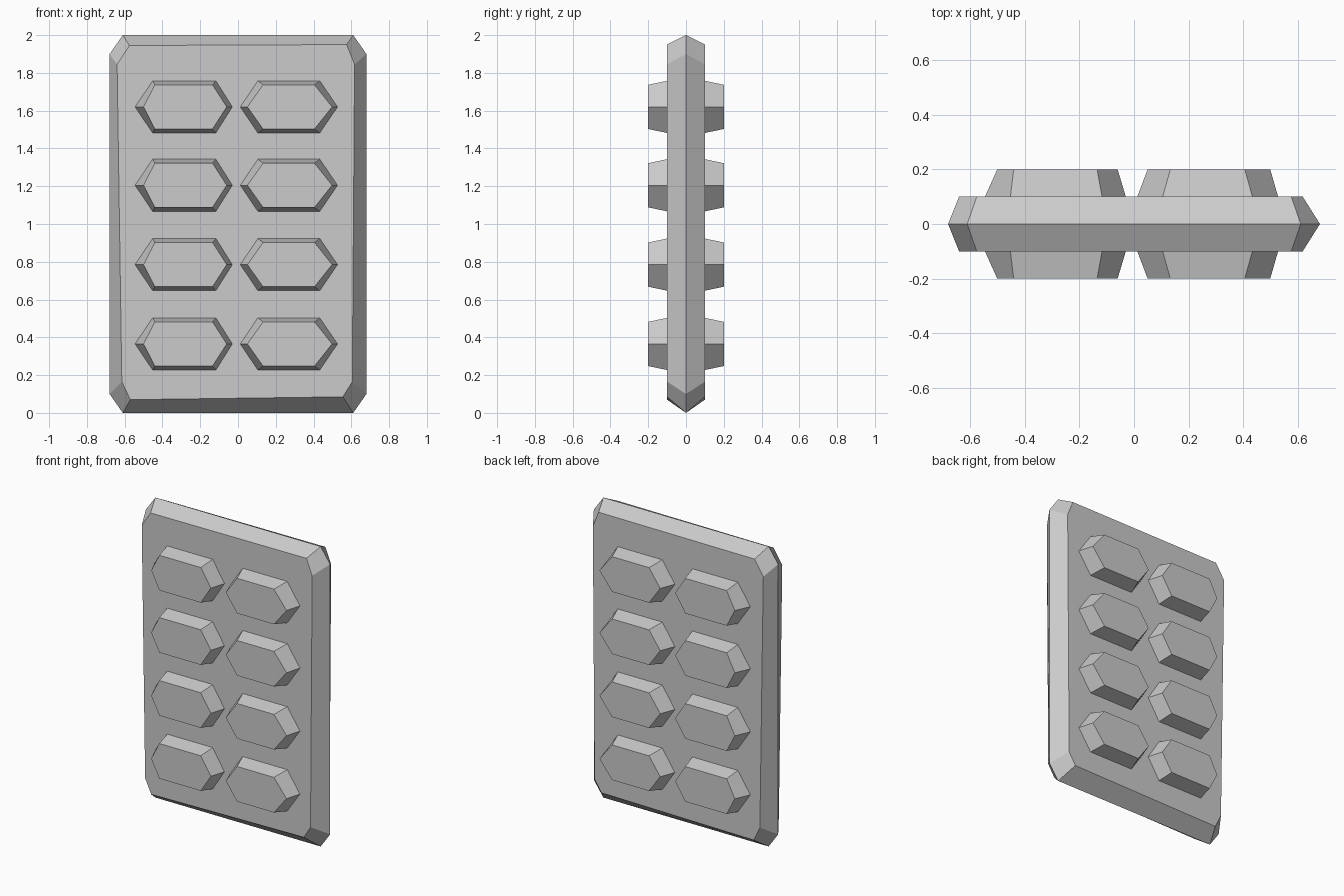
import bpy, bmesh

if "Cube" in bpy.data.objects:
    bpy.data.objects.remove(bpy.data.objects["Cube"])


def loft(name, rings, mirror=False, cap_start=True):
    """Skin matching (x, z) outlines, each at its own y; cap the ends."""
    bm = bmesh.new()
    loops = [[bm.verts.new((x, y, z)) for x, z in pts] for y, pts in rings]
    n = len(loops[0])
    for a, b in zip(loops, loops[1:]):
        for i in range(n):
            j = (i + 1) % n
            bm.faces.new((a[i], a[j], b[j], b[i]))
    if cap_start:
        bm.faces.new(loops[0])
    bm.faces.new(loops[-1])
    bmesh.ops.recalc_face_normals(bm, faces=bm.faces)
    me = bpy.data.meshes.new(name)
    bm.to_mesh(me)
    bm.free()
    ob = bpy.data.objects.new(name, me)
    bpy.context.collection.objects.link(ob)
    if mirror:
        m = ob.modifiers.new("mirror", 'MIRROR')
        m.use_axis = (False, True, False)
        m.use_mirror_merge = False
    return ob


# Plate: chamfered-corner slab, ridge around the middle, slightly uneven bevel
ridge = [(-.61, 2.0), (.61, 2.0), (.68, 1.90), (.68, .10),
         (.61, 0), (-.61, 0), (-.68, .10), (-.68, 1.90)]
face = [(-.575, 1.945), (.575, 1.95), (.617, 1.845), (.605, .165),
        (.555, .085), (-.57, .07), (-.615, .165), (-.64, 1.845)]
loft("plate", [(-.1, face), (0, ridge), (.1, face)])


def hexagon(xs, cz, h):
    left, flat_l, flat_r, right = xs
    return [(left, cz), (flat_l, cz + h), (flat_r, cz + h),
            (right, cz), (flat_r, cz - h), (flat_l, cz - h)]


# Studs: two columns of tapered hexagons, mirrored to the back face
columns = {
    "left": ((-.545, -.452, -.117, -.03), (-.50, -.44, -.135, -.06)),
    "right": ((.012, .105, .433, .527), (.05, .133, .405, .498)),
}
for side, (base, top) in columns.items():
    for row, cz in enumerate((.365, .785, 1.205, 1.62), 1):
        loft(f"stud_{side}_{row}",
             [(-.1, hexagon(base, cz, .138)), (-.2, hexagon(top, cz, .117))],
             mirror=True, cap_start=False)
